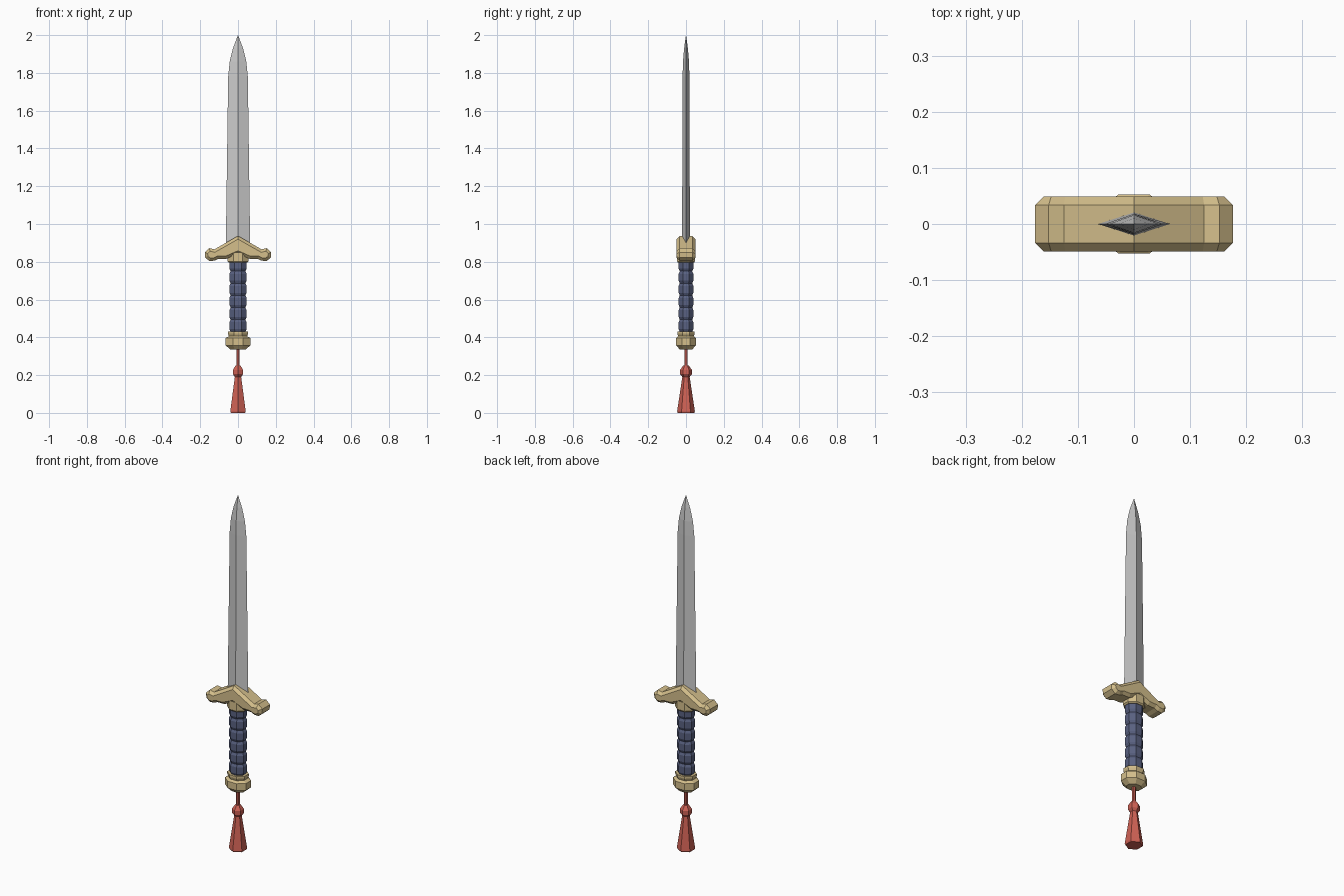
import bpy, bmesh
from math import cos, sin, pi

if "Cube" in bpy.data.objects:
    bpy.data.objects.remove(bpy.data.objects["Cube"])


def material(name, rgb):
    m = bpy.data.materials.new(name)
    m.diffuse_color = (*rgb, 1)
    m.use_nodes = True
    m.node_tree.nodes["Principled BSDF"].inputs["Base Color"].default_value = m.diffuse_color
    return m


gold = material("brass", (0.66, 0.52, 0.26))
navy = material("navy_wrap", (0.10, 0.12, 0.22))
red = material("red_cord", (0.62, 0.12, 0.09))


def finish(bm, name, mat=None):
    bmesh.ops.remove_doubles(bm, verts=bm.verts, dist=1e-5)
    bmesh.ops.recalc_face_normals(bm, faces=bm.faces)
    me = bpy.data.meshes.new(name)
    bm.to_mesh(me)
    bm.free()
    ob = bpy.data.objects.new(name, me)
    bpy.context.collection.objects.link(ob)
    if mat:
        me.materials.append(mat)
    return ob


def loft(name, rings, sides, phase, mat=None):
    """Stack of polygons; rings are (z, x radius, y radius)."""
    bm = bmesh.new()
    loops = []
    for z, rx, ry in rings:
        loops.append([bm.verts.new((rx * cos(2 * pi * (i + phase) / sides),
                                    ry * sin(2 * pi * (i + phase) / sides), z))
                      for i in range(sides)])
    for a, b in zip(loops, loops[1:]):
        for i in range(sides):
            j = (i + 1) % sides
            bm.faces.new((a[i], a[j], b[j], b[i]))
    bm.faces.new(loops[0])
    bm.faces.new(loops[-1])
    return finish(bm, name, mat)


# Blade: diamond section tapering to a point
loft("blade", [(0.84, 0.065, 0.021), (1.78, 0.052, 0.018), (1.86, 0.044, 0.016),
               (1.93, 0.027, 0.010), (2.0, 0.0005, 0.0005)], 4, 0)

# Guard: mirrored winged profile with chamfered rims
half = [(0.125, 0.866), (0.152, 0.872), (0.176, 0.850), (0.174, 0.823),
        (0.152, 0.804), (0.125, 0.806), (0.105, 0.815), (0.06, 0.816)]
profile = [(0, 0.937)] + half + [(0, 0.842)] + [(-x, z) for x, z in reversed(half)]
bm = bmesh.new()
front = bm.faces.new([bm.verts.new((x, -0.049, z)) for x, z in profile])
ext = bmesh.ops.extrude_face_region(bm, geom=[front])
bmesh.ops.translate(bm, vec=(0, 0.098, 0),
                    verts=[v for v in ext["geom"] if isinstance(v, bmesh.types.BMVert)])
if not front.is_valid or len(bm.faces) < len(profile) + 2:
    bmesh.ops.holes_fill(bm, edges=bm.edges)
bmesh.ops.recalc_face_normals(bm, faces=bm.faces)
rim = [e for e in bm.edges if abs(e.verts[0].co.y - e.verts[1].co.y) < 1e-5]
bmesh.ops.bevel(bm, geom=rim, offset=0.015, segments=1, affect='EDGES', clamp_overlap=True)
finish(bm, "guard", gold)

# Octagonal fittings: radii are half-widths across flats
FLAT = 1 / cos(pi / 8)


def octagon(name, rings, mat):
    return loft(name, [(z, rx * FLAT, ry * FLAT) for z, rx, ry in rings], 8, 0.5, mat)


octagon("collar", [(0.795, 0.048, 0.042), (0.802, 0.055, 0.047), (0.85, 0.055, 0.047)], gold)

# Grip: repeated wrapped bulges
rings = []
for i in range(6):
    z = 0.43 + 0.064 * i
    rings += [(z, 0.039, 0.033), (z + 0.014, 0.046, 0.039), (z + 0.050, 0.046, 0.039)]
rings.append((0.43 + 0.064 * 6, 0.039, 0.033))
octagon("grip", rings, navy)

octagon("pommel", [(0.335, 0.040, 0.032), (0.358, 0.066, 0.053), (0.396, 0.066, 0.053),
                   (0.406, 0.048, 0.041), (0.420, 0.054, 0.046), (0.432, 0.054, 0.046)], gold)

# Tassel: cord, knot and skirt, hexagonal with a corner facing front
loft("tassel_cord", [(0.23, 0.009, 0.009), (0.345, 0.009, 0.009)], 6, 0.5, red)
loft("tassel_knot", [(0.185, 0.015, 0.015), (0.205, 0.031, 0.031), (0.228, 0.031, 0.031),
                     (0.252, 0.014, 0.014)], 6, 0.5, red)
loft("tassel_skirt", [(0.0, 0.044, 0.044), (0.008, 0.047, 0.047), (0.2, 0.018, 0.018)],
     6, 0.5, red)
